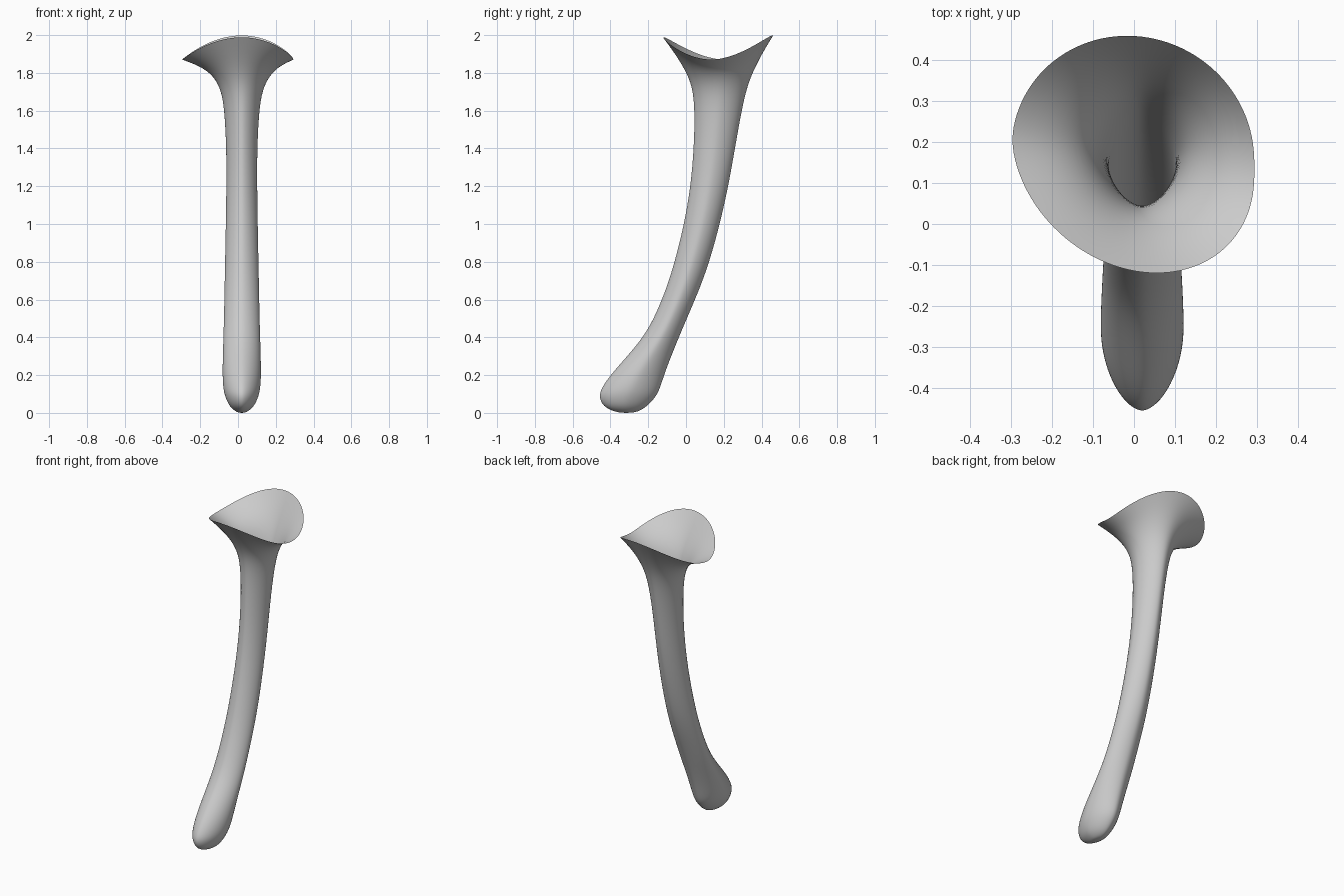
import bpy, bmesh, math

cube = bpy.data.objects.get("Cube")
if cube:
    bpy.data.objects.remove(cube, do_unlink=True)

SEGMENTS = 28

# Plain grey surface
grey = bpy.data.materials.new("light_grey")
grey.use_nodes = True
colour = (0.6, 0.6, 0.6, 1)
grey.diffuse_color = colour
grey.node_tree.nodes["Principled BSDF"].inputs["Base Color"].default_value = colour

# Stem sections: height, front y, back y, half width
stem = [
    (0.000, -0.345, -0.285, 0.016),
    (0.010, -0.390, -0.245, 0.036),
    (0.035, -0.440, -0.205, 0.066),
    (0.085, -0.463, -0.158, 0.089),
    (0.13, -0.449, -0.137, 0.099),
    (0.20, -0.402, -0.115, 0.103),
    (0.30, -0.312, -0.078, 0.101),
    (0.40, -0.228, -0.037, 0.098),
    (0.50, -0.170, 0.005, 0.095),
    (0.65, -0.107, 0.070, 0.092),
    (0.80, -0.060, 0.125, 0.089),
    (1.00, -0.010, 0.180, 0.085),
    (1.20, 0.024, 0.225, 0.082),
    (1.40, 0.041, 0.260, 0.082),
    (1.60, 0.046, 0.295, 0.092),
]
# Flared mouth: front z, back z, side z, front y, back y, half width,
# centre x, sideways skew, roundness exponent
flare = [
    (1.73, 1.73, 1.71, 0.033, 0.325, 0.110, 0.020, 0.00, 1.10),
    (1.82, 1.82, 1.785, -0.008, 0.362, 0.150, 0.018, 0.03, 1.06),
    (1.90, 1.91, 1.835, -0.058, 0.408, 0.212, 0.008, 0.08, 1.02),
    (1.99, 2.00, 1.868, -0.120, 0.460, 0.298, -0.003, 0.12, 1.00),
]
rings = [(z, z, z, f, b, w, 0.02, 0.0, 1.16) for z, f, b, w in stem] + flare


def signed_power(v, p):
    return math.copysign(abs(v) ** p, v)


def add_ring(bm, zf, zb, zs, yf, yb, w, cx, skew, p):
    verts = []
    for i in range(SEGMENTS):
        a = math.tau * i / SEGMENTS
        s, c = math.sin(a), math.cos(a)
        x = w * signed_power(s, p)
        y = (yf + yb) / 2 - (yb - yf) / 2 * signed_power(c, p) - skew * x
        z = zs + ((zf if c > 0 else zb) - zs) * abs(c) ** 1.8
        # shift the front and back tips onto the stem's centre line
        verts.append(bm.verts.new((cx + x + (0.02 - cx) * abs(c), y, z)))
    return verts


# Curved hollow stem with rounded foot and open saddle-shaped mouth
bm = bmesh.new()
loops = [add_ring(bm, *r) for r in rings]
for low, high in zip(loops, loops[1:]):
    for i in range(SEGMENTS):
        j = (i + 1) % SEGMENTS
        bm.faces.new((low[i], low[j], high[j], high[i]))
bm.faces.new(loops[0][::-1])
for face in bm.faces:
    face.smooth = True

mesh = bpy.data.meshes.new("flared_stem")
bm.to_mesh(mesh)
bm.free()
mesh.materials.append(grey)
obj = bpy.data.objects.new("flared_stem", mesh)
bpy.context.collection.objects.link(obj)
sub = obj.modifiers.new("smooth_surface", "SUBSURF")
sub.levels = sub.render_levels = 2
